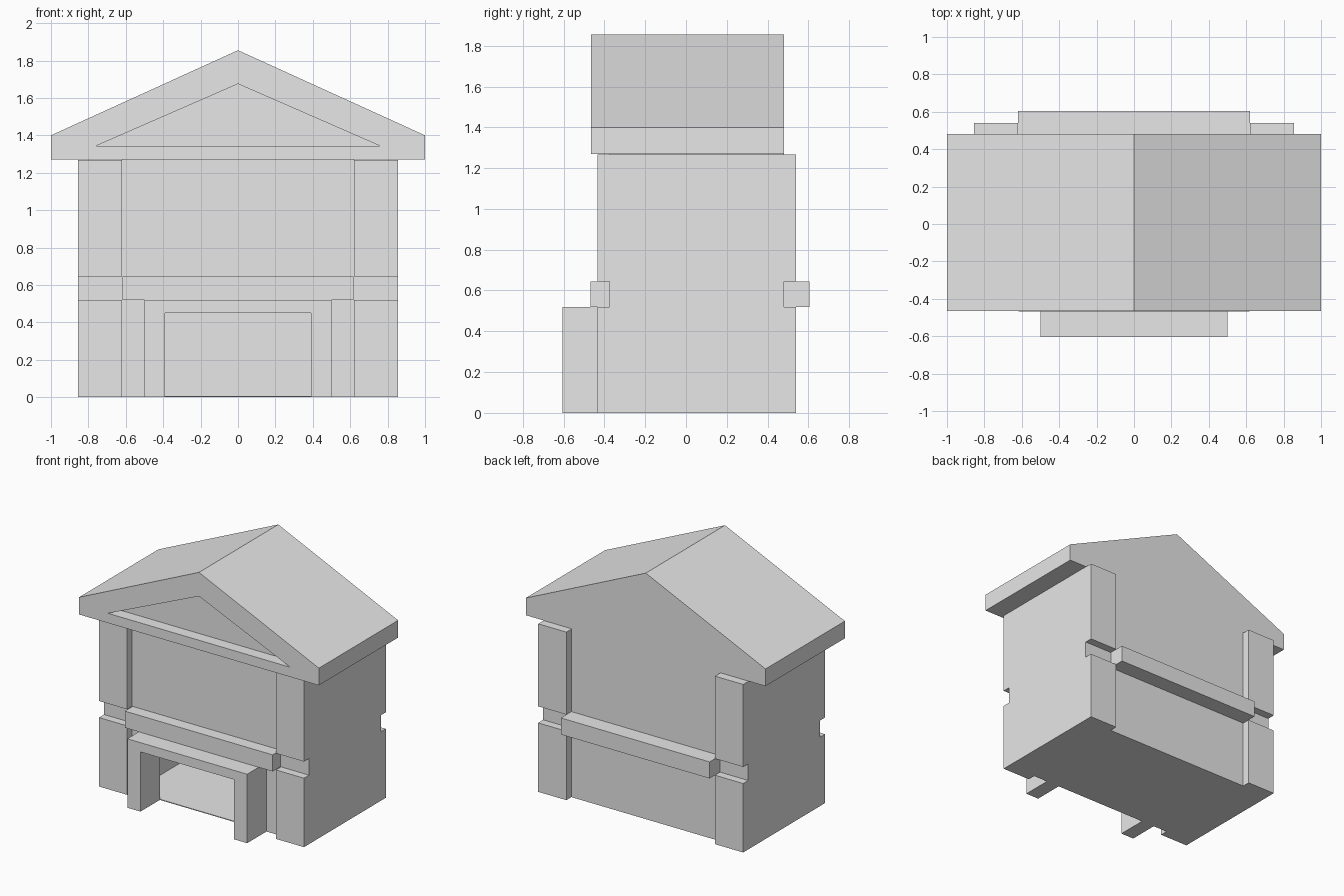
import bpy, bmesh
from mathutils import Vector

cube = bpy.data.objects.get("Cube")
if cube:
    bpy.data.objects.remove(cube, do_unlink=True)

stone = bpy.data.materials.new("plain_grey")
stone.use_nodes = True
grey = (0.8, 0.8, 0.8, 1.0)
stone.diffuse_color = grey
stone.node_tree.nodes["Principled BSDF"].inputs["Base Color"].default_value = grey


def prism(name, profile, place, push):
    """Extrude a closed profile; place maps its 2D points into 3D."""
    bm = bmesh.new()
    face = bm.faces.new([bm.verts.new(place(a, b)) for a, b in profile])
    out = bmesh.ops.extrude_face_region(bm, geom=[face])
    moved = [v for v in out["geom"] if isinstance(v, bmesh.types.BMVert)]
    bmesh.ops.translate(bm, verts=moved, vec=Vector(push))
    bmesh.ops.recalc_face_normals(bm, faces=bm.faces[:])
    mesh = bpy.data.meshes.new(name)
    bm.to_mesh(mesh)
    bm.free()
    mesh.materials.append(stone)
    obj = bpy.data.objects.new(name, mesh)
    bpy.context.collection.objects.link(obj)
    return obj


def along_y(name, profile, y0, y1):
    return prism(name, profile, lambda x, z: (x, y0, z), (0, y1 - y0, 0))


def box(name, half_x, y0, y1, z0, z1):
    return along_y(name, [(-half_x, z0), (half_x, z0), (half_x, z1), (-half_x, z1)], y0, y1)


def mirrored(half):
    """Complete a profile drawn on the +x side."""
    return half + [(-x, z) for x, z in reversed(half) if x > 0]


def carve(obj, cutter):
    cutter.hide_render = True
    mod = obj.modifiers.new("cut", "BOOLEAN")
    mod.operation, mod.solver, mod.object = "DIFFERENCE", "EXACT", cutter
    bpy.context.view_layer.objects.active = obj
    bpy.ops.object.modifier_apply(modifier=mod.name)
    bpy.data.objects.remove(cutter, do_unlink=True)


FRONT, BACK = -0.375, 0.48      # main wall planes
ROOF_FRONT, EAVE = -0.465, 1.27
BAND_LOW, BAND_HIGH = 0.52, 0.645
BAY = 0.62                      # half width of the middle bay

# Middle bay and gabled roof in one block
house = along_y("house_and_roof", mirrored(
    [(BAY, 0), (BAY, EAVE), (1, EAVE), (1, 1.4), (0, 1.855)]), ROOF_FRONT, BACK)

# Set the front wall back, recess the pediment, hollow the room, open the doorway
carve(house, box("wall_cutter", BAY + 0.01, -0.6, FRONT, -0.1, EAVE))
carve(house, along_y("pediment_cutter", mirrored([(0.76, 1.343), (0, 1.675)]), -0.6, FRONT))
carve(house, box("room_cutter", BAY - 0.01, FRONT + 0.005, BACK - 0.01, 0.006, 1.255))
carve(house, box("door_cutter", 0.39, -0.6, -0.3, 0.006, 0.45))

# Side wings with notched corner pilasters
front_edge, back_edge, wing_top = -0.435, 0.54, EAVE - 0.003
wing = [(front_edge, 0), (back_edge, 0), (back_edge, BAND_LOW), (BACK, BAND_LOW),
        (BACK, BAND_HIGH), (back_edge, BAND_HIGH), (back_edge, wing_top),
        (front_edge, wing_top), (front_edge, BAND_HIGH), (FRONT, BAND_HIGH),
        (FRONT, BAND_LOW), (front_edge, BAND_LOW)]
for side, name in ((1, "left_wing"), (-1, "right_wing")):
    prism(name, wing, lambda y, z: (side * BAY, y, z), (side * 0.235, 0, 0))

# String courses across the middle bay
box("front_band", 0.617, -0.468, FRONT, BAND_LOW, BAND_HIGH)
box("back_band", BAY, BACK, 0.605, BAND_LOW, BAND_HIGH)

# Projecting door surround
along_y("door_surround", mirrored(
    [(0.39, 0.45), (0.39, 0), (0.5, 0), (0.5, BAND_LOW)][::1]), -0.605, FRONT)
